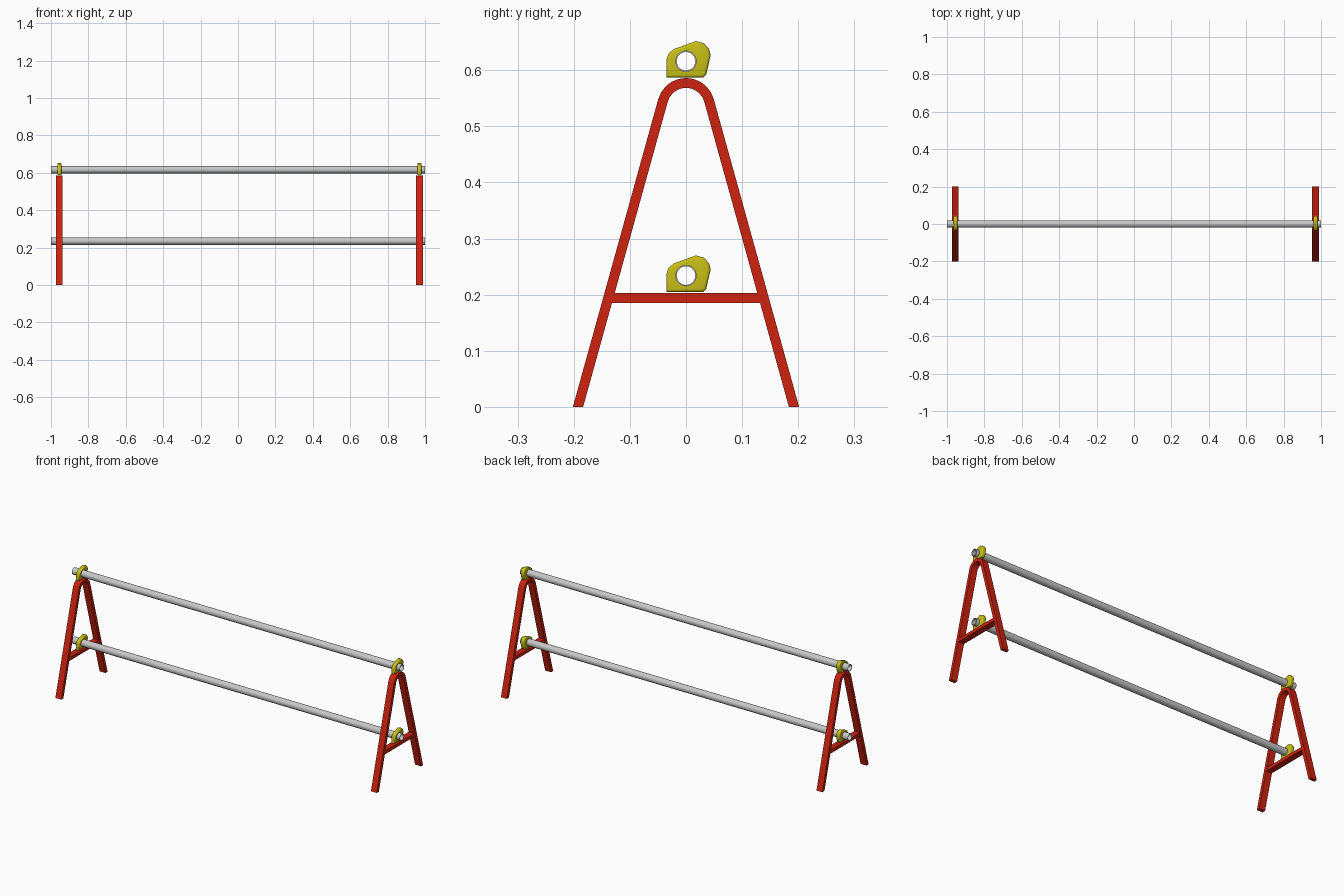
import bpy, bmesh
from math import cos, sin, tan, radians, pi
from mathutils import Matrix

if "Cube" in bpy.data.objects:
    bpy.data.objects.remove(bpy.data.objects["Cube"])


def material(name, rgb):
    m = bpy.data.materials.new(name)
    m.use_nodes = True
    m.diffuse_color = (*rgb, 1)
    bsdf = next(n for n in m.node_tree.nodes if n.type == 'BSDF_PRINCIPLED')
    bsdf.inputs["Base Color"].default_value = (*rgb, 1)
    return m


RED = material("red paint", (0.61, 0.016, 0.005))
YELLOW = material("yellow paint", (0.58, 0.52, 0.008))
GREY = material("grey steel", (0.58, 0.58, 0.58))

FRAME_X = {"right": -0.955, "left": 0.97}
PIPE_Z = {"upper": 0.616, "lower": 0.234}
PIPE_R, BORE_R = 0.019, 0.0165


def finish(bm, name, mat, smooth=None):
    bmesh.ops.recalc_face_normals(bm, faces=bm.faces)
    mesh = bpy.data.meshes.new(name)
    bm.to_mesh(mesh)
    bm.free()
    mesh.materials.append(mat)
    ob = bpy.data.objects.new(name, mesh)
    bpy.context.collection.objects.link(ob)
    if smooth:
        bpy.ops.object.select_all(action='DESELECT')
        ob.select_set(True)
        bpy.context.view_layer.objects.active = ob
        bpy.ops.object.shade_smooth_by_angle(angle=radians(smooth))
    return ob


def prism(outline, x, half):
    """Extrude a (y, z) outline along x, centred on x."""
    bm = bmesh.new()
    face = bm.faces.new([bm.verts.new((x - half, y, z)) for y, z in outline])
    new = bmesh.ops.extrude_face_region(bm, geom=[face])["geom"]
    verts = [v for v in new if isinstance(v, bmesh.types.BMVert)]
    bmesh.ops.translate(bm, verts=verts, vec=(2 * half, 0, 0))
    return bm


# Bent A-shaped end frames with a crossbar
LEAN, BEND_R, BEND_Z, THICK = radians(15.5), 0.0425, 0.535, 0.0088


def frame_edge(r):
    """Foot, bend and foot at distance r from the bend centre."""
    steps = 10
    arc = [LEAN + (pi - 2 * LEAN) * i / steps for i in range(steps + 1)]
    foot = r / cos(LEAN) + BEND_Z * tan(LEAN)
    bend = [(r * cos(a), BEND_Z + r * sin(a)) for a in arc]
    return [(foot, 0)] + bend + [(-foot, 0)]


for side, x in FRAME_X.items():
    outline = frame_edge(BEND_R + THICK) + frame_edge(BEND_R - THICK)[::-1]
    finish(prism(outline, x, 0.018), side + "_frame", RED)
    bar = [(-0.138, 0.185), (0.138, 0.185), (0.134, 0.203), (-0.134, 0.203)]
    finish(prism(bar, x, 0.017), side + "_crossbar", RED)

# Hollow pipes
for level, z in PIPE_Z.items():
    bm = bmesh.new()
    n = 32
    rings = [[bm.verts.new((x, r * cos(2 * pi * i / n), z + r * sin(2 * pi * i / n)))
              for i in range(n)]
             for x, r in ((-1, PIPE_R), (1, PIPE_R), (1, BORE_R), (-1, BORE_R))]
    for k in range(4):
        a, b = rings[k], rings[(k + 1) % 4]
        for i in range(n):
            j = (i + 1) % n
            bm.faces.new((a[i], a[j], b[j], b[i]))
    finish(bm, level + "_pipe", GREY, 30)

# Rounded clamps around the pipes
CLAMP = [(-0.035, -0.029), (0.031, -0.029), (0.036, -0.024), (0.044, 0.011),
         (0.041, 0.022), (0.032, 0.032), (0.018, 0.036), (-0.021, 0.022),
         (-0.031, 0.014), (-0.035, 0.003)]
for side, x in FRAME_X.items():
    for level, z in PIPE_Z.items():
        name = side + "_" + level + "_clamp"
        bm = prism([(y, z + h) for y, h in CLAMP], x, 0.011)
        rims = [e for e in bm.edges
                if abs(e.verts[0].co.x - e.verts[1].co.x) < 1e-5]
        bmesh.ops.bevel(bm, geom=rims, offset=0.005, segments=3,
                        profile=0.5, affect='EDGES')
        clamp = finish(bm, name, YELLOW, 35)
        bm = bmesh.new()
        bmesh.ops.create_cone(bm, cap_ends=True, segments=32, depth=0.1,
                              radius1=0.0185, radius2=0.0185,
                              matrix=Matrix.Translation((x, 0, z))
                              @ Matrix.Rotation(pi / 2, 4, 'Y'))
        cutter = finish(bm, name + "_cutter", YELLOW)
        cutter.hide_render = True
        cutter.hide_set(True)
        hole = clamp.modifiers.new("pipe hole", 'BOOLEAN')
        hole.operation = 'DIFFERENCE'
        hole.solver = 'EXACT'
        hole.object = cutter
